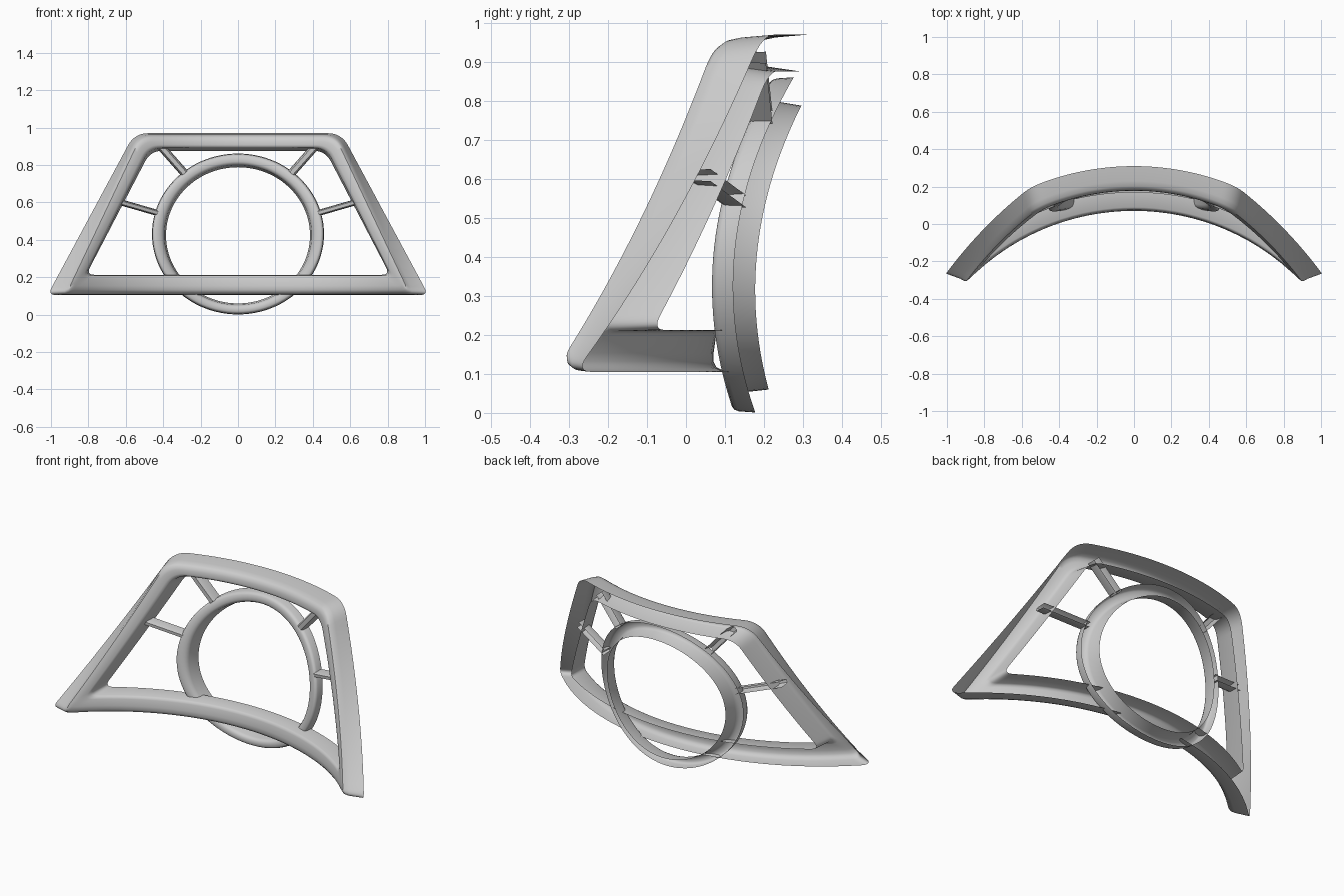
import bpy, math
from mathutils import Vector

if "Cube" in bpy.data.objects:
    bpy.data.objects.remove(bpy.data.objects["Cube"])


def sheet(name, loops, closed=True):
    """Skin a row of equal-length point loops into one smooth open-backed shell."""
    n = len(loops[0])
    verts = [p for loop in loops for p in loop]
    faces = []
    for k in range(len(loops) - 1):
        for i in range(n if closed else n - 1):
            j = (i + 1) % n
            faces.append((k * n + i, k * n + j, (k + 1) * n + j, (k + 1) * n + i))
    me = bpy.data.meshes.new(name)
    me.from_pydata(verts, [], faces)
    ob = bpy.data.objects.new(name, me)
    bpy.context.collection.objects.link(ob)
    bpy.ops.object.select_all(action='DESELECT')
    ob.select_set(True)
    bpy.context.view_layer.objects.active = ob
    bpy.ops.object.shade_smooth_by_angle(angle=math.radians(50))
    return ob


def arc(x, radius):
    return radius - math.sqrt(radius * radius - x * x)


def front_y(x, z):
    return 0.066 + 0.142 * (z - 0.12) - arc(x, 1.245)


def back_y(x, z):
    return 0.152 + 0.183 * (z - 0.11) - arc(x, 1.41)


def trapezoid(hb, zb, ht, zt, cut_b, cut_t, depth):
    """Rounded trapezoid wrapped on the curved front (depth 0) or back (depth 1)."""
    corners = [(Vector((-hb, zb)), cut_b), (Vector((hb, zb)), cut_b),
               (Vector((ht, zt)), cut_t), (Vector((-ht, zt)), cut_t)]
    pts = []
    for i, (p, c) in enumerate(corners):
        nxt, nc = corners[(i + 1) % 4]
        u = (corners[i - 1][0] - p).normalized()
        v = (nxt - p).normalized()
        a, b = p + u * c, p + v * c
        for s in range(9):
            t = s / 8
            pts.append(a * (1 - t) ** 2 + p * 2 * t * (1 - t) + b * t * t)
        end = nxt - v * nc
        pts += [b.lerp(end, s / 28) for s in range(1, 28)]
    return [(q.x, front_y(q.x, q.y) * (1 - depth) + back_y(q.x, q.y) * depth, q.y)
            for q in pts]


# Curved trapezoid frame: outer wall, rounded front face, inner wall
sheet("outer_frame", [trapezoid(*a) for a in (
    (1.018, 0.105, 0.553, 0.970, 0.045, 0.075, 1.0),
    (0.942, 0.108, 0.537, 0.963, 0.045, 0.075, 0.36),
    (0.922, 0.117, 0.530, 0.957, 0.045, 0.075, 0.14),
    (0.908, 0.132, 0.522, 0.947, 0.04, 0.070, 0.03),
    (0.886, 0.154, 0.508, 0.928, 0.035, 0.070, 0.0),
    (0.836, 0.192, 0.487, 0.907, 0.04, 0.065, 0.0),
    (0.824, 0.203, 0.478, 0.897, 0.045, 0.065, 0.03),
    (0.818, 0.209, 0.472, 0.891, 0.045, 0.065, 0.12),
    (0.812, 0.213, 0.467, 0.876, 0.045, 0.065, 1.0))])


def ellipse(rx, rz, y, zc=0.431, n=96):
    pts = []
    for i in range(n):
        a = 2 * math.pi * i / n
        x, dz = rx * math.cos(a), rz * math.sin(a)
        y_at = y + 0.115 * dz + 0.06 * dz * dz - 0.42 * x * x
        pts.append((x, y_at, zc + dz))
    return pts


# Centre ring bent to the same curve
sheet("centre_ring", [ellipse(*a) for a in (
    (0.460, 0.430, 0.216), (0.457, 0.427, 0.174), (0.452, 0.423, 0.162),
    (0.442, 0.414, 0.155), (0.412, 0.390, 0.156, 0.428),
    (0.400, 0.380, 0.162, 0.427), (0.394, 0.374, 0.174, 0.426),
    (0.385, 0.364, 0.246, 0.424))])


def spoke(name, p0, p1, width, depth):
    """Channel-shaped strut open at the back, mirrored to the other side."""
    p0, p1 = Vector(p0), Vector(p1)
    d = p1 - p0
    side = Vector((d.z, 0, -d.x)).normalized() * width / 2
    section = [(1.15, 1), (1, 0.2), (0.6, 0), (-0.6, 0), (-1, 0.2), (-1.15, 1)]
    loops = [[p + side * s + Vector((0, depth * t, 0)) for p in (p0, p1)]
             for s, t in section]
    ob = sheet(name, loops, closed=False)
    ob.modifiers.new("mirror", 'MIRROR')


# Four struts joining ring and frame
spoke("upper_spoke", (0.285, 0.162, 0.755), (0.424, 0.145, 0.912), 0.038, 0.06)
spoke("lower_spoke", (0.425, 0.095, 0.542), (0.660, 0.003, 0.610), 0.028, 0.06)
